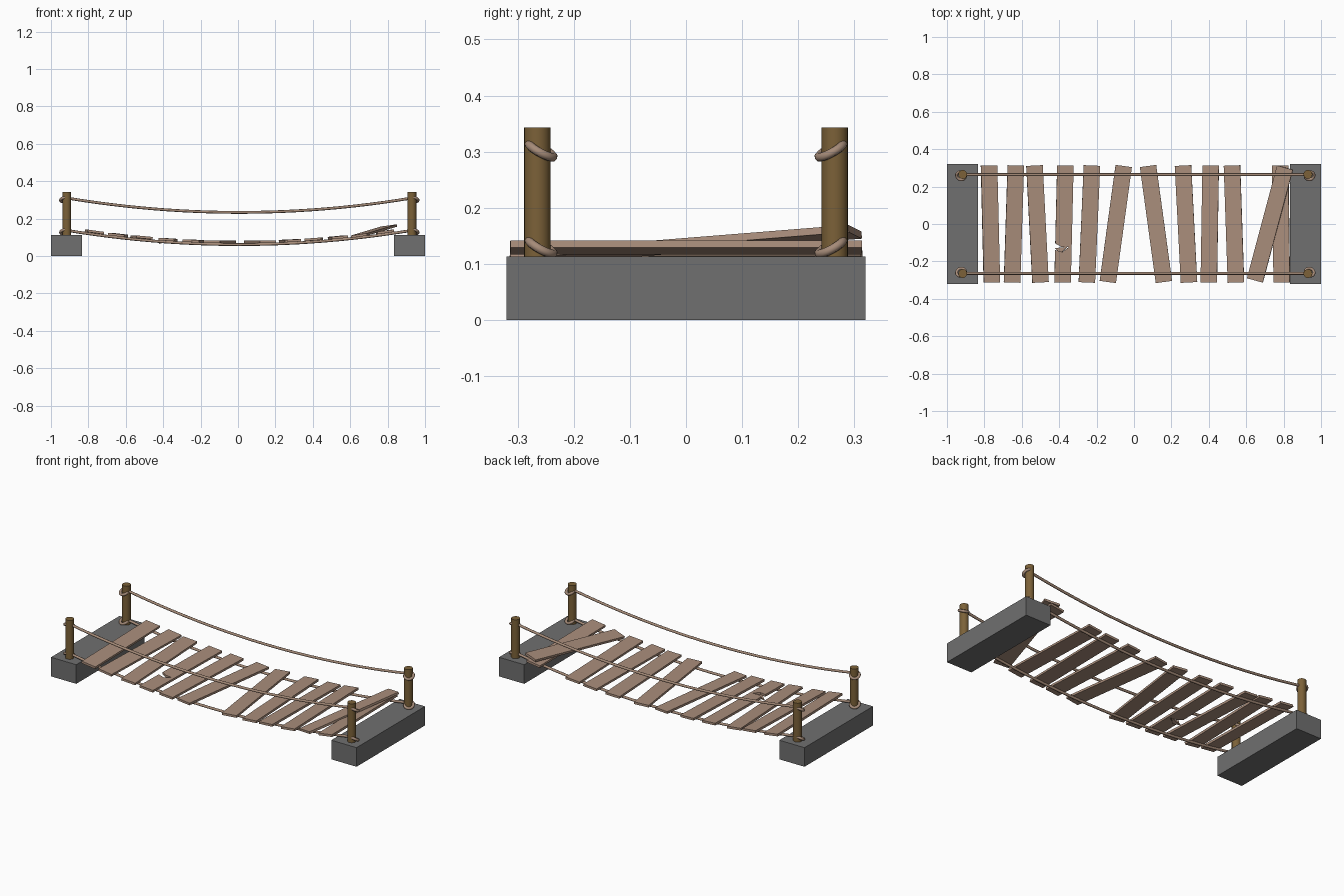
import bpy, bmesh
from math import radians
from mathutils import Vector, Matrix

if "Cube" in bpy.data.objects:
    bpy.data.objects.remove(bpy.data.objects["Cube"])


def material(name, col):
    m = bpy.data.materials.new(name)
    m.diffuse_color = (*col, 1)
    m.use_nodes = True
    m.node_tree.nodes["Principled BSDF"].inputs["Base Color"].default_value = m.diffuse_color
    return m


WOOD = material("plank_wood", (0.40, 0.27, 0.20))
POST = material("post_wood", (0.20, 0.12, 0.04))
ROPE = material("rope_fibre", (0.38, 0.26, 0.19))
STONE = material("stone", (0.16, 0.16, 0.16))
MID, HALF, RY = 0.007, 0.923, 0.264   # rope middle, half span, side offset


def sag(x, low, rise):
    return low + rise * ((x - MID) / HALF) ** 2


def deck(x):
    return sag(x, 0.061, 0.076)


def prism(name, outline, thick, matrix, mat):
    """Flat outline extruded symmetrically in local z."""
    bm = bmesh.new()
    face = bm.faces.new([bm.verts.new((u, v, -thick / 2)) for u, v in outline])
    ext = bmesh.ops.extrude_face_region(bm, geom=[face])
    verts = [g for g in ext["geom"] if isinstance(g, bmesh.types.BMVert)]
    bmesh.ops.translate(bm, verts=verts, vec=(0, 0, thick))
    bmesh.ops.recalc_face_normals(bm, faces=bm.faces)
    me = bpy.data.meshes.new(name)
    bm.to_mesh(me)
    bm.free()
    me.materials.append(mat)
    ob = bpy.data.objects.new(name, me)
    ob.matrix_world = matrix
    bpy.context.collection.objects.link(ob)
    return ob


def frame(a, b, slope):
    """Axes with local y along the plank and local x following the rope slope."""
    along = (b - a).normalized()
    across = Vector((1, 0, slope))
    across = (across - along * across.dot(along)).normalized()
    m = Matrix((across, along, across.cross(along))).transposed().to_4x4()
    m.translation = (a + b) / 2
    return m


# stone end blocks
for side, x0, x1 in (("left", -1, -0.835), ("right", 0.835, 1)):
    prism(side + "_block", [(x0, -0.32), (x1, -0.32), (x1, 0.32), (x0, 0.32)],
          0.113, Matrix.Translation((0, 0, 0.0565)), STONE)

# posts with rope loops
for px, out in ((-0.916, -1), (0.93, 1)):
    for s in (-1, 1):
        bpy.ops.mesh.primitive_cylinder_add(vertices=24, radius=0.0235, depth=0.243,
                                            location=(px, s * 0.265, 0.2215))
        post = bpy.context.object
        post.name = "post"
        post.data.materials.append(POST)
        bpy.ops.object.shade_smooth_by_angle(angle=radians(40))
        for z in (0.302, 0.130):
            bpy.ops.mesh.primitive_torus_add(
                major_segments=24, minor_segments=8, major_radius=0.024, minor_radius=0.008,
                location=(px + out * 0.009, s * 0.258, z),
                rotation=(s * radians(28), out * radians(12), 0))
            loop = bpy.context.object
            loop.name = "rope_loop"
            loop.data.materials.append(ROPE)
            bpy.ops.object.shade_smooth_by_angle(angle=radians(60))

# sagging ropes
for name, low, rise in (("hand_rope", 0.233, 0.077), ("deck_rope", 0.061, 0.076)):
    for s in (-1, 1):
        cu = bpy.data.curves.new(name, 'CURVE')
        cu.dimensions = '3D'
        cu.bevel_depth = 0.0075
        cu.bevel_resolution = 2
        cu.use_fill_caps = True
        sp = cu.splines.new('POLY')
        n = 24
        sp.points.add(n)
        for i, p in enumerate(sp.points):
            x = MID + HALF * (2 * i / n - 1)
            p.co = (x, s * RY, sag(x, low, rise), 1)
        cu.materials.append(ROPE)
        bpy.context.collection.objects.link(bpy.data.objects.new(name, cu))

# deck planks: x at the front end, x at the back end
W, H, T = 0.044, 0.313, 0.013
PLANKS = [(-0.76, -0.775), (-0.652, -0.632), (-0.50, -0.532), (-0.382, -0.367),
          (-0.252, -0.225), (-0.14, -0.055), (0.16, 0.075), (0.294, 0.262),
          (0.40, 0.41), (0.545, 0.524), (0.79, 0.782)]
for i, (xa, xb) in enumerate(PLANKS):
    xc = (xa + xb) / 2
    z = deck(xc) + 0.014
    m = frame(Vector((xa, -0.31, z)), Vector((xb, 0.31, z)),
              2 * 0.076 * (xc - MID) / HALF ** 2)
    outline = [(-W, -H), (W, -H), (W, H), (-W, H)]
    if i == 3:   # broken notch in the left edge
        outline += [(-W, -0.105), (-0.012, -0.122), (0.03, -0.122),
                    (-0.005, -0.150), (-W, -0.140)]
        bent = m @ Matrix.Translation((-0.008, -0.134, -0.010)) @ Matrix.Rotation(radians(-20), 4, 'Y')
        prism("splinter", [(-0.038, 0.004), (-0.005, -0.022), (0.03, 0.012)], 0.007, bent, WOOD)
    prism("plank", outline, T, m, WOOD)

# loose plank lying across its neighbour
m = frame(Vector((0.647, -0.30, 0.109)), Vector((0.807, 0.30, 0.157)), 0.15)
prism("loose_plank", [(-W, -H), (W, -H), (W, H), (-W, H)], T, m, WOOD)
